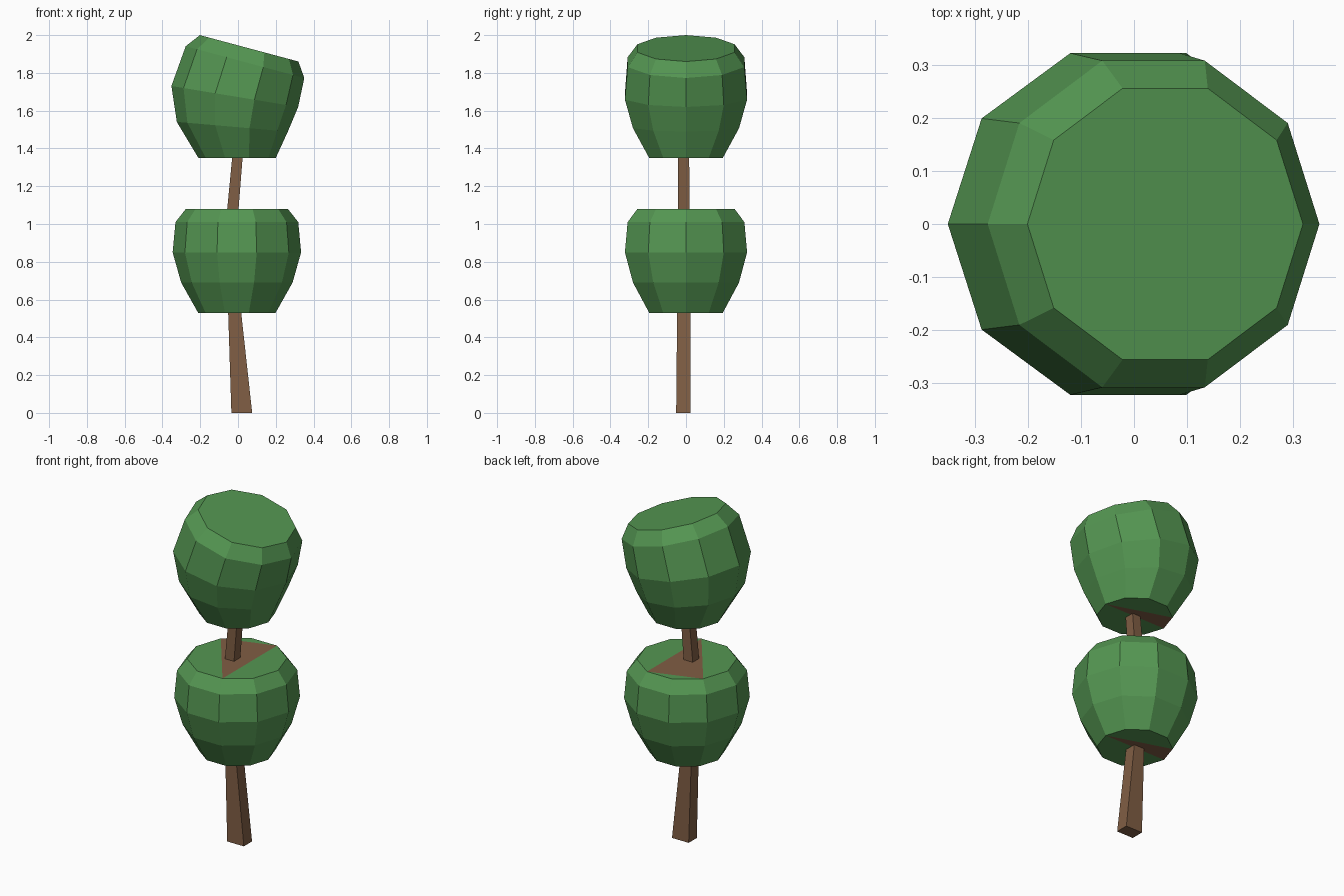
import bpy, bmesh
from math import sin, cos, radians, tau

if "Cube" in bpy.data.objects:
    bpy.data.objects.remove(bpy.data.objects["Cube"], do_unlink=True)


def material(name, rgb):
    m = bpy.data.materials.new(name)
    m.use_nodes = True
    m.diffuse_color = (*rgb, 1)
    bsdf = next(n for n in m.node_tree.nodes if n.type == 'BSDF_PRINCIPLED')
    bsdf.inputs["Base Color"].default_value = (*rgb, 1)
    return m


GREEN = material("leaf green", (0.089, 0.305, 0.084))
BROWN = material("bark brown", (0.216, 0.112, 0.058))
SIDES = 10


def loft(bm, rings):
    """Join consecutive rings of vertices with quads."""
    for low, high in zip(rings, rings[1:]):
        n = len(low)
        for i in range(n):
            j = (i + 1) % n
            bm.faces.new((low[i], low[j], high[j], high[i]))


def finish(bm, name, mats):
    bmesh.ops.recalc_face_normals(bm, faces=bm.faces)
    mesh = bpy.data.meshes.new(name)
    bm.to_mesh(mesh)
    bm.free()
    for m in mats:
        mesh.materials.append(m)
    obj = bpy.data.objects.new(name, mesh)
    bpy.context.collection.objects.link(obj)


def cap(bm, ring, bark_corners=None):
    """Close a ring; an optional triangle of it is bark coloured."""
    if bark_corners is None:
        bm.faces.new(ring)
        return
    bm.faces.new([ring[i] for i in bark_corners]).material_index = 1
    n = len(ring)
    for a, b in zip(bark_corners, bark_corners[1:] + bark_corners[:1]):
        span = (b - a) % n
        if span > 1:
            bm.faces.new([ring[(a + k) % n] for k in range(span + 1)])


def foliage(name, sections, top_bark=None):
    """Sections: centre x, centre z, radius, tilt in degrees."""
    bm = bmesh.new()
    rings = []
    for cx, cz, r, tilt in sections:
        t = radians(tilt)
        ring = []
        for i in range(SIDES):
            a = tau * i / SIDES
            ring.append(bm.verts.new((cx + r * cos(a) * cos(t), r * sin(a),
                                      cz - r * cos(a) * sin(t))))
        rings.append(ring)
    loft(bm, rings)
    cap(bm, rings[0], [0, 4, 5])
    cap(bm, rings[-1], top_bark)
    finish(bm, name, (GREEN, BROWN))


# Leaning square trunk: z, x range, y range
bm = bmesh.new()
rings = []
for z, x0, x1, y0, y1 in ((0, -0.035, 0.075, -0.052, 0.025),
                          (0.53, -0.052, 0.017, -0.047, 0.023),
                          (1.08, -0.057, 0.003, -0.042, 0.018),
                          (1.36, -0.03, 0.025, -0.042, 0.017)):
    rings.append([bm.verts.new((x, y, z))
                  for x, y in ((x0, y0), (x1, y0), (x1, y1), (x0, y1))])
loft(bm, rings)
cap(bm, rings[0])
cap(bm, rings[-1])
finish(bm, "trunk", (BROWN,))

# Upright lower crown
foliage("lower_foliage", [(-0.006, 0.53, 0.205, 0), (-0.006, 0.69, 0.295, 0),
                          (-0.006, 0.85, 0.34, 0), (-0.006, 1.01, 0.325, 0),
                          (-0.006, 1.08, 0.27, 0)], [2, 4, 8])

# Upper crown, tilting progressively
foliage("upper_foliage", [(-0.005, 1.35, 0.205, 0), (-0.03, 1.515, 0.295, 5),
                          (-0.017, 1.675, 0.34, 9.4), (0.037, 1.857, 0.325, 15),
                          (0.059, 1.93, 0.27, 15)])
